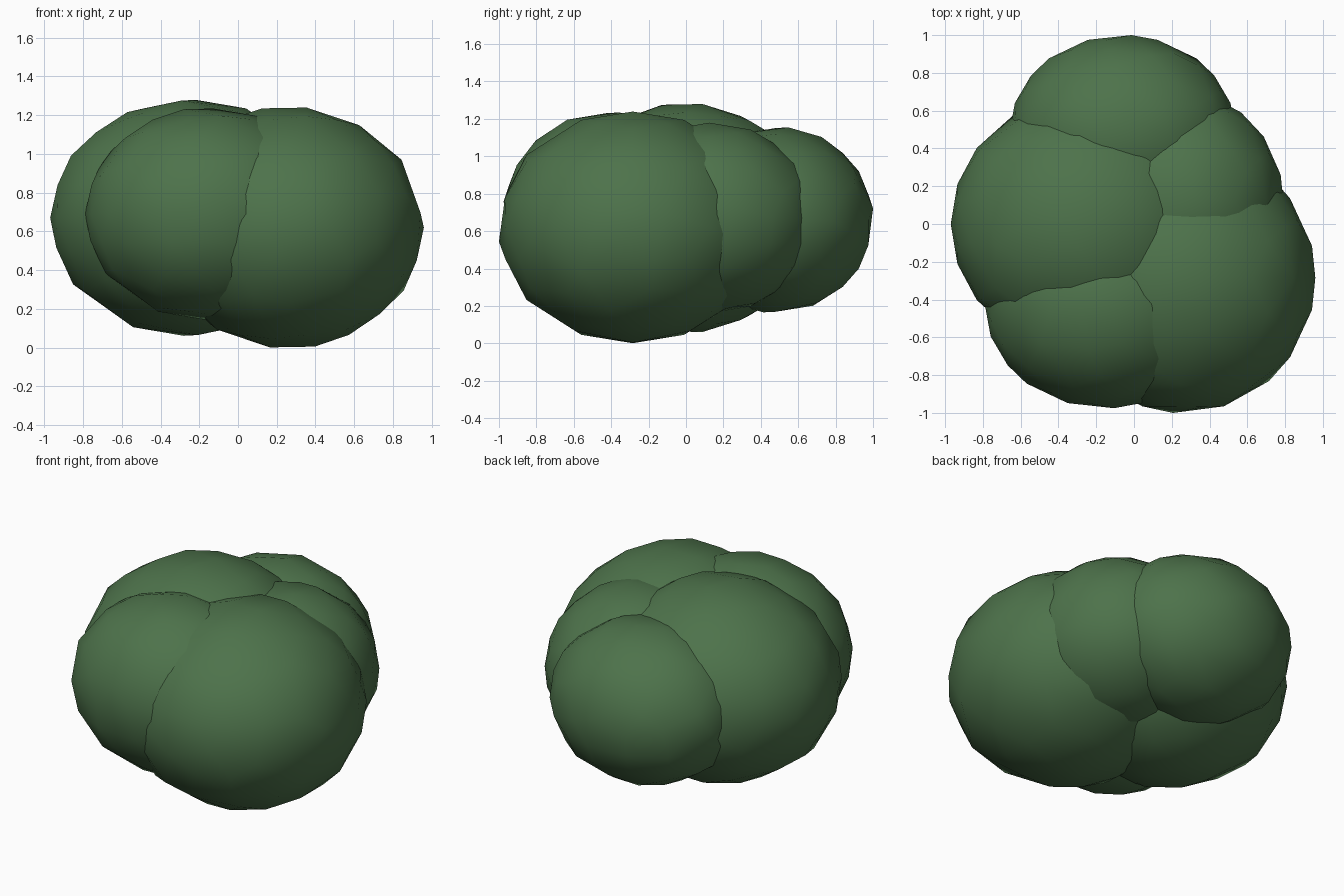
import bpy

if "Cube" in bpy.data.objects:
    bpy.data.objects.remove(bpy.data.objects["Cube"])

# Single leaf colour
leaf = bpy.data.materials.new("leaf_green")
leaf.diffuse_color = (0.075, 0.17, 0.07, 1.0)
leaf.use_nodes = True
leaf.node_tree.nodes["Principled BSDF"].inputs["Base Color"].default_value = leaf.diffuse_color


def clump(name, centre, radii):
    """One rounded, slightly irregular low-poly mass of foliage."""
    bpy.ops.mesh.primitive_ico_sphere_add(subdivisions=3, radius=1, location=centre)
    ob = bpy.context.object
    ob.name = name
    ob.scale = radii
    bpy.ops.object.transform_apply(location=False, rotation=False, scale=True)
    ob.data.materials.append(leaf)
    # thin out the facets unevenly
    mod = ob.modifiers.new("thin_facets", 'DECIMATE')
    mod.ratio = 0.7
    bpy.ops.object.modifier_apply(modifier=mod.name)
    bpy.ops.object.shade_smooth()
    return ob


# Five overlapping clumps form the bush
clump("front_right_clump", (0.26, -0.285, 0.62), (0.70, 0.715, 0.62))
clump("left_clump", (-0.25, 0.0, 0.67), (0.72, 0.685, 0.61))
clump("front_left_clump", (-0.155, -0.425, 0.69), (0.635, 0.55, 0.545))
clump("back_clump", (-0.06, 0.48, 0.66), (0.60, 0.52, 0.495))
clump("back_right_clump", (0.25, 0.125, 0.67), (0.54, 0.575, 0.51))
